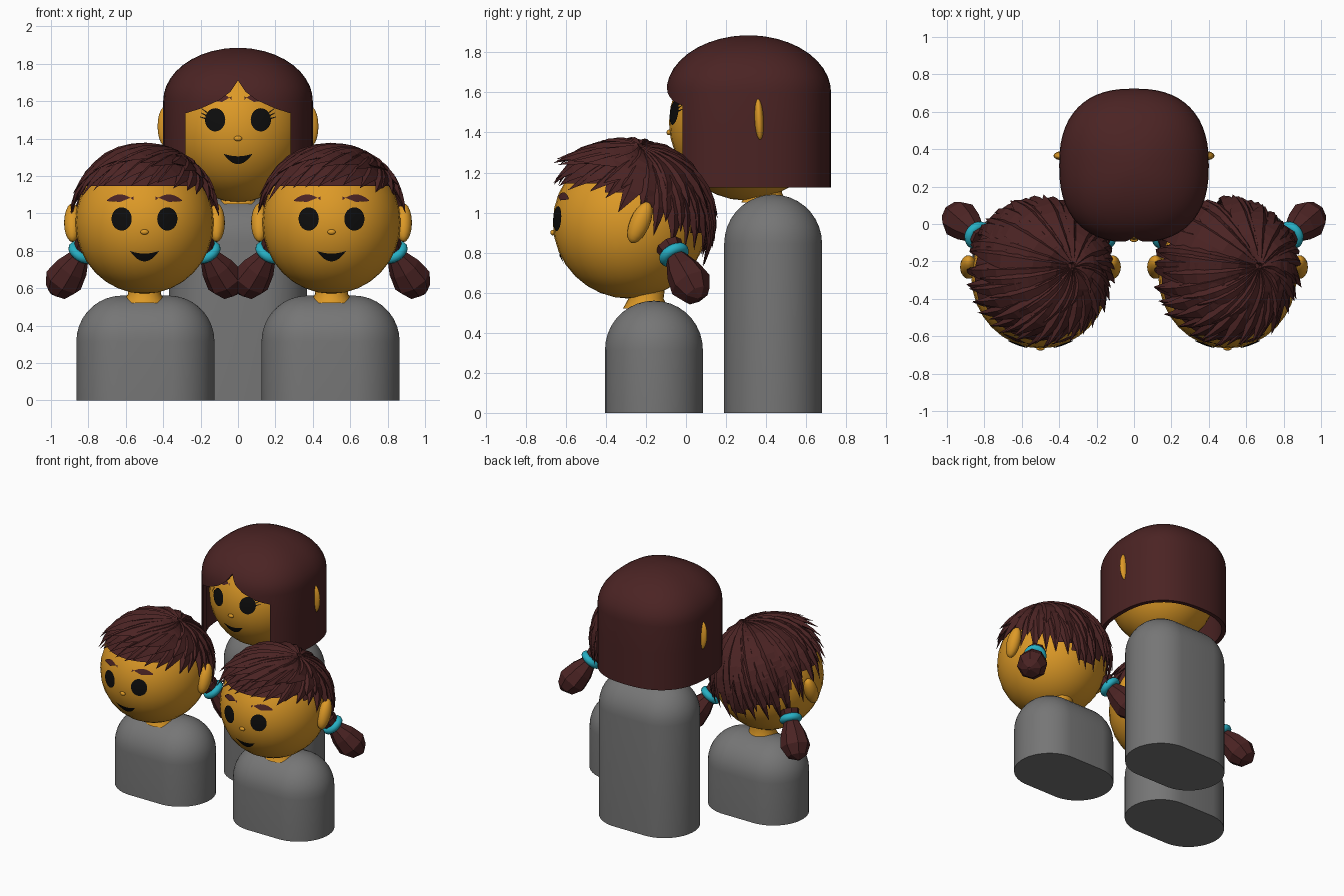
import bpy, bmesh, math, random
from math import sin, cos, pi, radians
from mathutils import Vector, Matrix

random.seed(4)
if "Cube" in bpy.data.objects:
    bpy.data.objects.remove(bpy.data.objects["Cube"])


def material(name, rgb):
    m = bpy.data.materials.new(name)
    m.use_nodes = True
    m.diffuse_color = (*rgb, 1)
    m.node_tree.nodes["Principled BSDF"].inputs["Base Color"].default_value = (*rgb, 1)
    return m


SKIN = material("golden skin", (0.72, 0.32, 0.02))
HAIR = material("dark brown hair", (0.07, 0.017, 0.017))
GREY = material("grey body", (0.18, 0.18, 0.18))
BLACK = material("black", (0.004, 0.004, 0.004))
TEAL = material("teal band", (0.02, 0.43, 0.55))


def finish(name, bm, mat, smooth=True, recalc=True):
    if recalc:
        bmesh.ops.recalc_face_normals(bm, faces=bm.faces[:])
    me = bpy.data.meshes.new(name)
    bm.to_mesh(me)
    bm.free()
    me.materials.append(mat)
    ob = bpy.data.objects.new(name, me)
    bpy.context.collection.objects.link(ob)
    if smooth:
        shade(ob)
    return ob


def shade(ob):
    bpy.ops.object.select_all(action='DESELECT')
    ob.select_set(True)
    bpy.context.view_layer.objects.active = ob
    bpy.ops.object.shade_smooth_by_angle(angle=radians(40))


def loft(bm, rings, start=True, end=True):
    """Skin a row of closed rings, with optional end caps."""
    rows = [[bm.verts.new(p) for p in ring] for ring in rings]
    n = len(rows[0])
    for a, b in zip(rows, rows[1:]):
        for i in range(n):
            bm.faces.new((a[i], a[(i + 1) % n], b[(i + 1) % n], b[i]))
    if start:
        bm.faces.new(rows[0][::-1])
    if end:
        bm.faces.new(rows[-1])


def ellipsoid(name, centre, radii, mat, tilt=0, seg=32):
    bm = bmesh.new()
    bmesh.ops.create_uvsphere(bm, u_segments=seg, v_segments=seg // 2, radius=1)
    bm.transform(Matrix.Translation(centre) @ Matrix.Rotation(tilt, 4, 'X')
                 @ Matrix.Diagonal((*radii, 1)))
    return finish(name, bm, mat)


def body(name, x, y, top, r=0.245, half=0.125):
    """Flat-bottomed pill with a domed top."""
    levels = [(r, 0)] + [(r * cos(radians(a)), top - r + r * sin(radians(a)))
                         for a in (0, 10, 20, 30, 40, 50, 60, 70, 80, 89)]
    angles = [2 * pi * (i + 0.5) / 40 for i in range(40)]
    bm = bmesh.new()
    loft(bm, [[(x + q * cos(a) + math.copysign(half, cos(a)), y + q * sin(a), z)
               for a in angles] for q, z in levels])
    finish(name, bm, GREY)


def neck(name, x, y, z0, z1):
    bm = bmesh.new()
    loft(bm, [[(x + r * cos(a * pi / 12), y + r * sin(a * pi / 12), z) for a in range(24)]
              for r, z in ((0.115, z0), (0.088, z0 + 0.05), (0.1, z1))])
    finish(name, bm, SKIN)


def plate(name, c, R, columns, mat, lift=0.005):
    """Thin painted detail hugging the face; columns are (x, top, bottom)."""
    bm = bmesh.new()
    rows = []
    for x, top, low in sorted(columns):
        col = []
        for j in range(5):
            z = top + (low - top) * j / 4
            y = -R[1] * math.sqrt(max(0, 1 - (x / R[0]) ** 2 - (z / R[2]) ** 2)) - lift
            col.append(bm.verts.new((c[0] + x, c[1] + y, c[2] + z)))
        rows.append(col)
    for a, b in zip(rows, rows[1:]):
        for j in range(4):
            bm.faces.new((a[j], a[j + 1], b[j + 1], b[j]))
    finish(name, bm, mat, recalc=False)


def face(who, c, R, eye_x, eye_z, mouth_z, brow):
    for s, side in ((1, "left"), (-1, "right")):
        arc = [pi * i / 16 for i in range(17)]
        plate(f"{who}_{side}_eye", c, R, [(s * eye_x - 0.054 * cos(a), eye_z + 0.062 * sin(a),
              eye_z - 0.062 * sin(a)) for a in arc], BLACK)
        bx, bz, bw = brow
        ts = [i / 5 - 1 for i in range(11)]
        plate(f"{who}_{side}_brow", c, R, [(s * (bx + bw * t),
              bz + 0.03 * (1 - t * t) + 0.006, bz + 0.012 - 0.012 * t - 0.016 * (1 - abs(t)))
              for t in ts], HAIR)
    ts = [i / 6 - 1 for i in range(13)]
    plate(f"{who}_mouth", c, R, [(0.078 * t, mouth_z + 0.014 * t * t,
          mouth_z + 0.014 * t * t - 0.042 * (1 - t * t)) for t in ts], BLACK)
    ellipsoid(f"{who}_nose", (c[0], c[1] - R[1], c[2] - 0.05), (0.022, 0.012, 0.014), SKIN, 0, 16)


# --- adult ---
body("adult_body", 0, 0.435, 1.09)
neck("adult_neck", 0, 0.39, 1.05, 1.2)
AC, AR = Vector((0, 0.30, 1.45)), (0.365, 0.385, 0.39)
ellipsoid("adult_head", AC, AR, SKIN)
face("adult", AC, AR, 0.122, 0.05, -0.145, (0.085, 0.15, 0.05))
for s, side in ((1, "left"), (-1, "right")):
    ellipsoid(f"adult_{side}_ear", (s * 0.39, 0.365, 1.465), (0.04, 0.023, 0.105), SKIN, 0.05, 20)
    for k in range(3):
        x, z = 0.165 + 0.004 * k, 0.092 - 0.016 * k
        plate(f"adult_{side}_lash_{k + 1}", AC, AR, [(s * x, z, z - 0.008),
              (s * (x + 0.03), z + 0.02 - 0.006 * k, z + 0.016 - 0.006 * k)], BLACK)


# bob haircut: hollow dome with a face opening
def bob_ring(k, z, n=56):
    pts = []
    for i in range(n):
        a = 2 * pi * i / n
        px, py = (math.copysign(abs(v) ** 0.82, v) for v in (cos(a), sin(a)))
        pts.append((0.4 * k * px, 0.312 + 0.412 * k * py, z))
    return pts


bm = bmesh.new()
dome = [radians(a) for a in (0, 8, 16, 25, 34, 43, 52, 61, 70, 79, 86)]
loft(bm, [bob_ring(1, 1.125), bob_ring(1, 1.4)]
     + [bob_ring(cos(a), 1.6 + 0.285 * sin(a)) for a in dome], start=False)
bob = finish("adult_hair", bm, HAIR, smooth=False)
half = [(0.28, 1.0), (0.28, 1.535), (0.2, 1.56), (0.1, 1.605), (0.04, 1.65)]
outline = half + [(0, 1.71)] + [(-x, z) for x, z in reversed(half)]
bm = bmesh.new()
loft(bm, [[(x, y, z) for x, z in outline] for y in (-0.5, 0.25)])
cutter = finish("face_opening_cutter", bm, HAIR, smooth=False)
cutter.hide_render = True
shell = bob.modifiers.new("shell", 'SOLIDIFY')
shell.thickness, shell.offset = 0.03, -1
cut = bob.modifiers.new("opening", 'BOOLEAN')
cut.operation, cut.object, cut.solver = 'DIFFERENCE', cutter, 'EXACT'
bpy.context.view_layer.update()
baked = bpy.data.meshes.new_from_object(bob.evaluated_get(bpy.context.evaluated_depsgraph_get()))
bob.modifiers.clear()
bob.data = baked
bpy.data.objects.remove(cutter)
shade(bob)


# --- children ---
def table(pts, x):
    for (x0, y0), (x1, y1) in zip(pts, pts[1:]):
        if x <= x1:
            return y0 + (y1 - y0) * (x - x0) / (x1 - x0)
    return pts[-1][1]


# hairline elevation by angle away from the front, in degrees
TIPS = [(0, 28), (50, 24), (85, 8), (120, -20), (180, -28)]
CAP = [(0, 34), (60, 30), (85, 20), (112, 24), (130, 0), (180, -22)]
CROWN = Vector((0.42, 0.12, 0.9)).normalized()


def direction(turn, rise):
    t, e = radians(turn), radians(rise)
    return Vector((sin(t) * cos(e), -cos(t) * cos(e), sin(e)))


def strand(bm, c, R, turn, rise, width, lift, flick, swirl):
    """Tapered lock running from the crown to its tip over the head."""
    tip = direction(turn, rise)
    across = CROWN.cross(tip).normalized()
    rings, n = [], 7
    for i in range(n + 1):
        t = 0.04 + 0.96 * i / n
        d = (CROWN.slerp(tip, t) + across * swirl * sin(pi * t)).normalized()
        h = lift + flick * t ** 3
        w = width * (0.25 + 0.75 * sin(pi * min(t * 0.85, 0.5))) * min(1, 2.4 * (1.003 - t))
        p = Vector([c[k] + R[k] * d[k] * h for k in range(3)])
        thick = 0.026 * min(1, 3 * (1.01 - t))
        rings.append([p - across * w, p + d * thick - across * w * 0.3,
                      p + across * w, p - d * thick * 0.8])
    loft(bm, rings)


def child(who, x):
    c, R = Vector((x, -0.28, 0.95)), (0.37, 0.385, 0.38)
    body(f"{who}_body", x * 0.99, -0.16, 0.56)
    neck(f"{who}_neck", x, -0.2, 0.52, 0.66)
    ellipsoid(f"{who}_head", c, R, SKIN)
    face(who, c, R, 0.122, 0.02, -0.165, (0.13, 0.115, 0.07))

    # close cap under the locks
    bm = bmesh.new()
    bmesh.ops.create_uvsphere(bm, u_segments=36, v_segments=24, radius=1)
    gone = []
    for f in bm.faces:
        m = f.calc_center_median().normalized()
        turn = abs(math.degrees(math.atan2(m.x, -m.y)))
        if math.degrees(math.asin(m.z)) < table(CAP, turn):
            gone.append(f)
    bmesh.ops.delete(bm, geom=gone, context='FACES')
    bm.transform(Matrix.Translation(c) @ Matrix.Diagonal((*[r * 1.03 for r in R], 1)))
    finish(f"{who}_hair_cap", bm, HAIR)

    # layered locks, flicked forward at the fringe
    bm = bmesh.new()
    for layer, (count, lift, raise_by) in enumerate(((30, 1.03, 0), (24, 1.045, 13), (16, 1.06, 30))):
        for i in range(count):
            turn = -180 + 360 * (i + 0.5 * layer + random.uniform(-0.2, 0.2)) / count
            off = abs((turn + 180) % 360 - 180)
            front, back = max(0, cos(radians(off))), max(0, -cos(radians(off)))
            rise = table(TIPS, off) + raise_by + random.uniform(-4, 4)
            flick = 0.05 + 0.03 * back + (0.17 * front if layer == 1 else 0.04 * front)
            strand(bm, c, R, turn, rise, random.uniform(0.05, 0.07), lift, flick, 0.12)
    finish(f"{who}_hair_locks", bm, HAIR, smooth=False)

    for s, side in ((1, "left"), (-1, "right")):
        ellipsoid(f"{who}_{side}_ear", (x + s * 0.385, -0.23, 0.95), (0.045, 0.05, 0.11), SKIN, -0.4, 20)
        # bunch: teal band and faceted tail
        root = c + Vector((s * 0.335, 0.22, -0.16))
        axis = Vector((s * 0.15, 0.13, -0.23))
        turn = axis.to_track_quat('Z', 'Y')
        bpy.ops.mesh.primitive_torus_add(major_radius=0.052, minor_radius=0.027, major_segments=24,
                                         minor_segments=10, location=root, rotation=turn.to_euler())
        band = bpy.context.object
        band.name = f"{who}_{side}_hair_band"
        band.data.materials.append(TEAL)
        shade(band)
        bm = bmesh.new()
        loft(bm, [[root + axis * t + turn @ Vector((r * cos(a * pi / 4), r * sin(a * pi / 4), 0))
                   for a in range(8)]
                  for t, r in ((-0.2, 0.07), (0.05, 0.05), (0.35, 0.088), (0.65, 0.105), (0.88, 0.07), (1.0, 0.01))])
        for v in bm.verts:  # drag the end outward into a point
            t = (v.co - root).dot(axis) / axis.length_squared
            if t > 0.95:
                v.co.x += s * 0.01
                v.co.z += 0.01
        finish(f"{who}_{side}_bunch", bm, HAIR, smooth=False)


child("left_child", 0.5)
child("right_child", -0.5)
